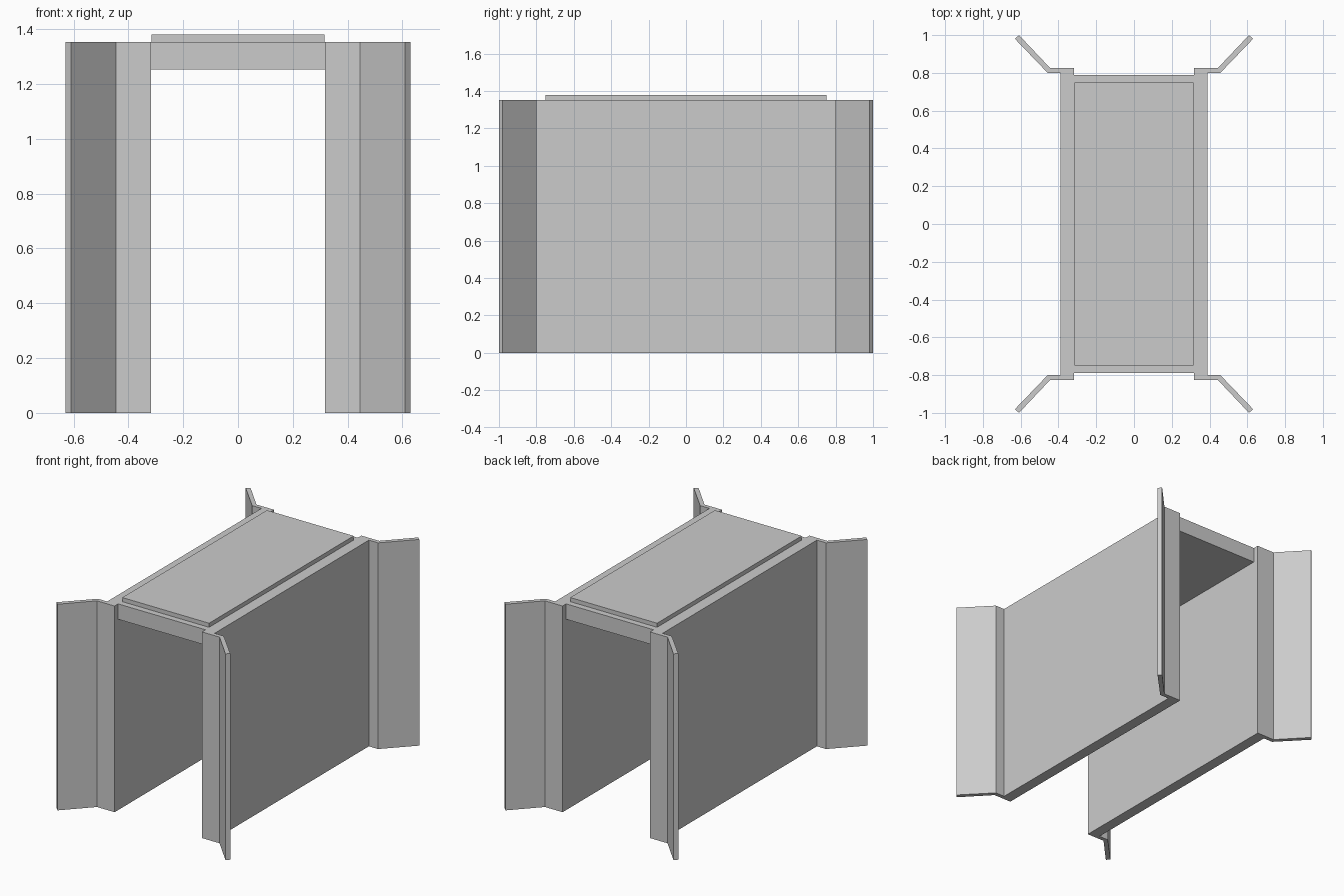
import bpy, bmesh

if "Cube" in bpy.data.objects:
    bpy.data.objects.remove(bpy.data.objects["Cube"])

WALL_H = 1.353


def prism(name, plan, z0, z1):
    """Closed solid from a plan outline raised from z0 to z1."""
    bm = bmesh.new()
    face = bm.faces.new([bm.verts.new((x, y, z0)) for x, y in plan])
    top = bmesh.ops.extrude_face_region(bm, geom=[face])["geom"]
    verts = [g for g in top if isinstance(g, bmesh.types.BMVert)]
    bmesh.ops.translate(bm, verts=verts, vec=(0, 0, z1 - z0))
    bmesh.ops.recalc_face_normals(bm, faces=bm.faces)
    mesh = bpy.data.meshes.new(name)
    bm.to_mesh(mesh)
    bm.free()
    obj = bpy.data.objects.new(name, mesh)
    bpy.context.collection.objects.link(obj)
    return obj


def rect(x0, x1, y0, y1):
    return [(x0, y0), (x1, y0), (x1, y1), (x0, y1)]


# Roof slab between the walls, and the raised panel on it
prism("roof_slab", rect(-0.317, 0.317, -0.79, 0.79), 1.252, WALL_H)
prism("roof_panel", rect(-0.315, 0.315, -0.75, 0.75), WALL_H, 1.38)

# Bent end flange: flat strip against the wall end, then a flared wing
FLANGE = [(0.317, 0.80), (0.457, 0.80), (0.63, 0.98),
          (0.609, 1.0), (0.445, 0.827), (0.317, 0.827)]

for side, sx in (("left", -1), ("right", 1)):
    # Side wall
    prism(f"{side}_wall", [(sx * x, y) for x, y in rect(0.317, 0.39, -0.80, 0.80)], 0, WALL_H)
    for end, sy in (("front", -1), ("back", 1)):
        # Flared flange at each corner
        prism(f"{end}_{side}_flange", [(sx * x, sy * y) for x, y in FLANGE], 0, WALL_H)
